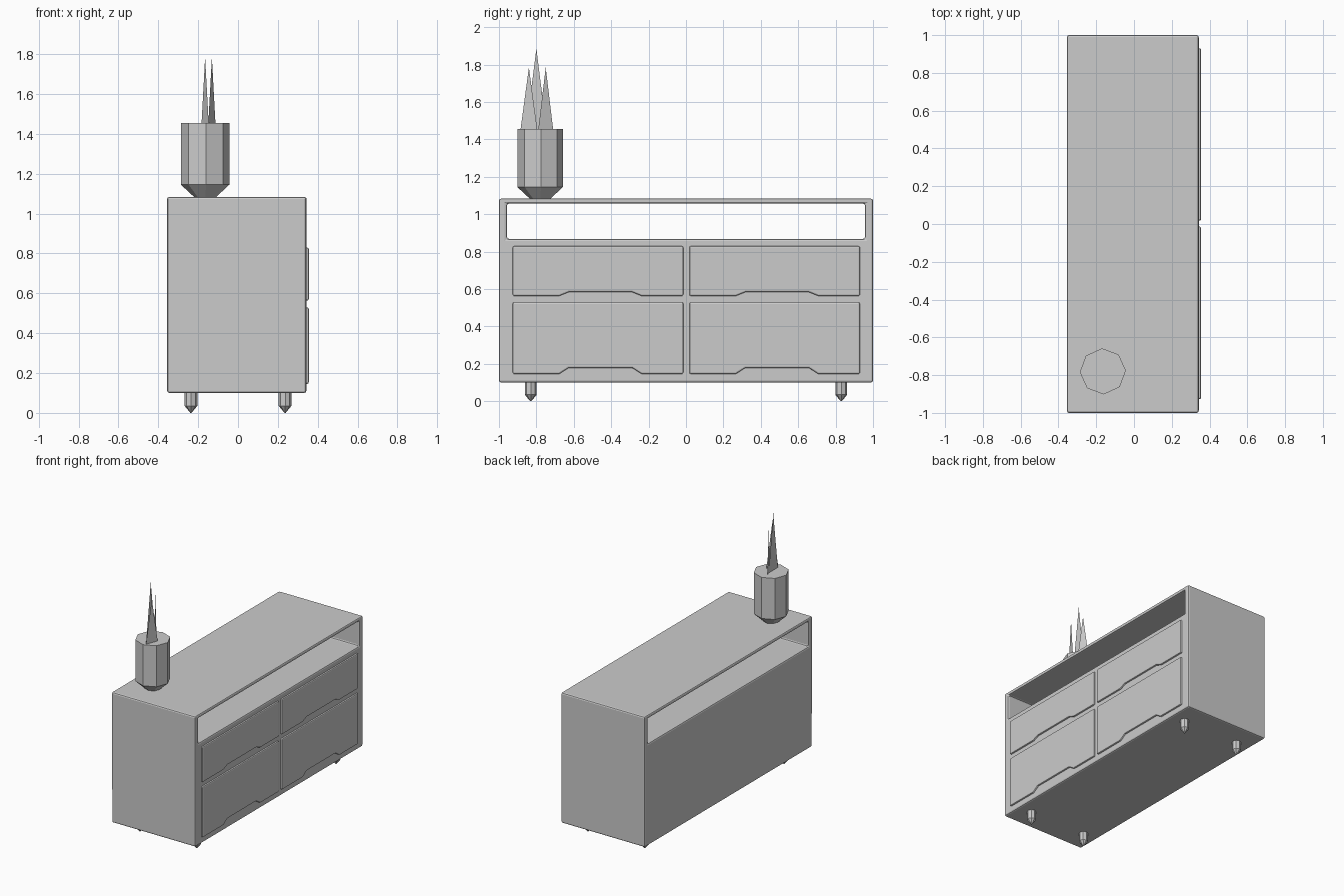
import bpy, bmesh
from math import sin, cos, radians, tau

if "Cube" in bpy.data.objects:
    bpy.data.objects.remove(bpy.data.objects["Cube"])


def mesh_object(name, bm):
    bmesh.ops.recalc_face_normals(bm, faces=bm.faces[:])
    me = bpy.data.meshes.new(name)
    bm.to_mesh(me)
    bm.free()
    ob = bpy.data.objects.new(name, me)
    bpy.context.collection.objects.link(ob)
    return ob


def box(name, lo, hi):
    bm = bmesh.new()
    bmesh.ops.create_cube(bm, size=1)
    for v in bm.verts:
        v.co = [(lo[i] + hi[i]) / 2 + v.co[i] * (hi[i] - lo[i]) for i in range(3)]
    return mesh_object(name, bm)


def extrude_x(name, pts, x0, x1):
    """Extrude a (y, z) outline along x."""
    bm = bmesh.new()
    face = bm.faces.new([bm.verts.new((x0, y, z)) for y, z in pts])
    out = bmesh.ops.extrude_face_region(bm, geom=[face])["geom"]
    bmesh.ops.translate(bm, vec=(x1 - x0, 0, 0),
                        verts=[g for g in out if isinstance(g, bmesh.types.BMVert)])
    return mesh_object(name, bm)


def turned(name, x, y, rings, sides=8, turn=2):
    """Faceted solid from (radius, z) rings, closed at both ends."""
    bm = bmesh.new()
    loops = [[bm.verts.new((x + r * cos(tau * i / sides + radians(turn)),
                            y + r * sin(tau * i / sides + radians(turn)), z))
              for i in range(sides)] for r, z in rings]
    for a, b in zip(loops, loops[1:]):
        for i in range(sides):
            j = (i + 1) % sides
            bm.faces.new((a[i], a[j], b[j], b[i]))
    bm.faces.new(loops[0])
    bm.faces.new(loops[-1])
    return mesh_object(name, bm)


def bevel(ob, width, segments, angle):
    mod = ob.modifiers.new("bevel", 'BEVEL')
    mod.width = width
    mod.segments = segments
    mod.limit_method = 'ANGLE'
    mod.angle_limit = radians(angle)


# Cabinet with an open shelf running through from front to back
body = box("cabinet_body", (-0.355, -1, 0.10), (0.343, 1, 1.083))
cutter = box("shelf_cutter", (-0.6, -0.957, 0.868), (0.6, 0.957, 1.057))
cutter.hide_render = True
cutter.hide_viewport = True
cut = body.modifiers.new("shelf", 'BOOLEAN')
cut.operation = 'DIFFERENCE'
cut.solver = 'EXACT'
cut.object = cutter
bevel(body, 0.011, 2, 40)

# Four drawer fronts with a finger notch along the lower edge
for side, y0, y1 in (("left", -0.927, -0.014), ("right", 0.018, 0.93)):
    for row, z0, z1, lift in (("upper", 0.563, 0.829, 0.02), ("lower", 0.146, 0.529, 0.032)):
        mid = (y0 + y1) / 2 + 0.013
        outline = [(y0, z0), (mid - 0.22, z0), (mid - 0.17, z0 + lift),
                   (mid + 0.17, z0 + lift), (mid + 0.22, z0),
                   (y1, z0), (y1, z1), (y0, z1)]
        drawer = extrude_x(f"{row}_{side}_drawer", outline, 0.32, 0.355)
        bevel(drawer, 0.008, 2, 40)

# Pointed legs
for sx, x in (("back", -0.236), ("front", 0.236)):
    for sy, y in (("left", -0.83), ("right", 0.83)):
        turned(f"{sx}_{sy}_leg", x, y, [(0.003, 0), (0.032, 0.035), (0.032, 0.11)])

# Octagonal plant pot
PX, PY = -0.165, -0.78
turned("plant_pot", PX, PY, [(0.055, 1.083), (0.122, 1.145), (0.122, 1.455)])

# Flat spiky leaves: centre, half width direction, tip height
leaves = [("front_leaf", -0.131, -0.84, 0.018, 0.045, 1.785),
          ("middle_leaf", -0.168, -0.80, 0.0, 0.055, 1.885),
          ("back_leaf", -0.165, -0.75, 0.018, -0.04, 1.785)]
for name, x, y, dx, dy, top in leaves:
    bm = bmesh.new()
    bm.faces.new([bm.verts.new(p) for p in
                  ((x - dx, y - dy, 1.45), (x + dx, y + dy, 1.45), (x, y, top))])
    mesh_object(name, bm)
